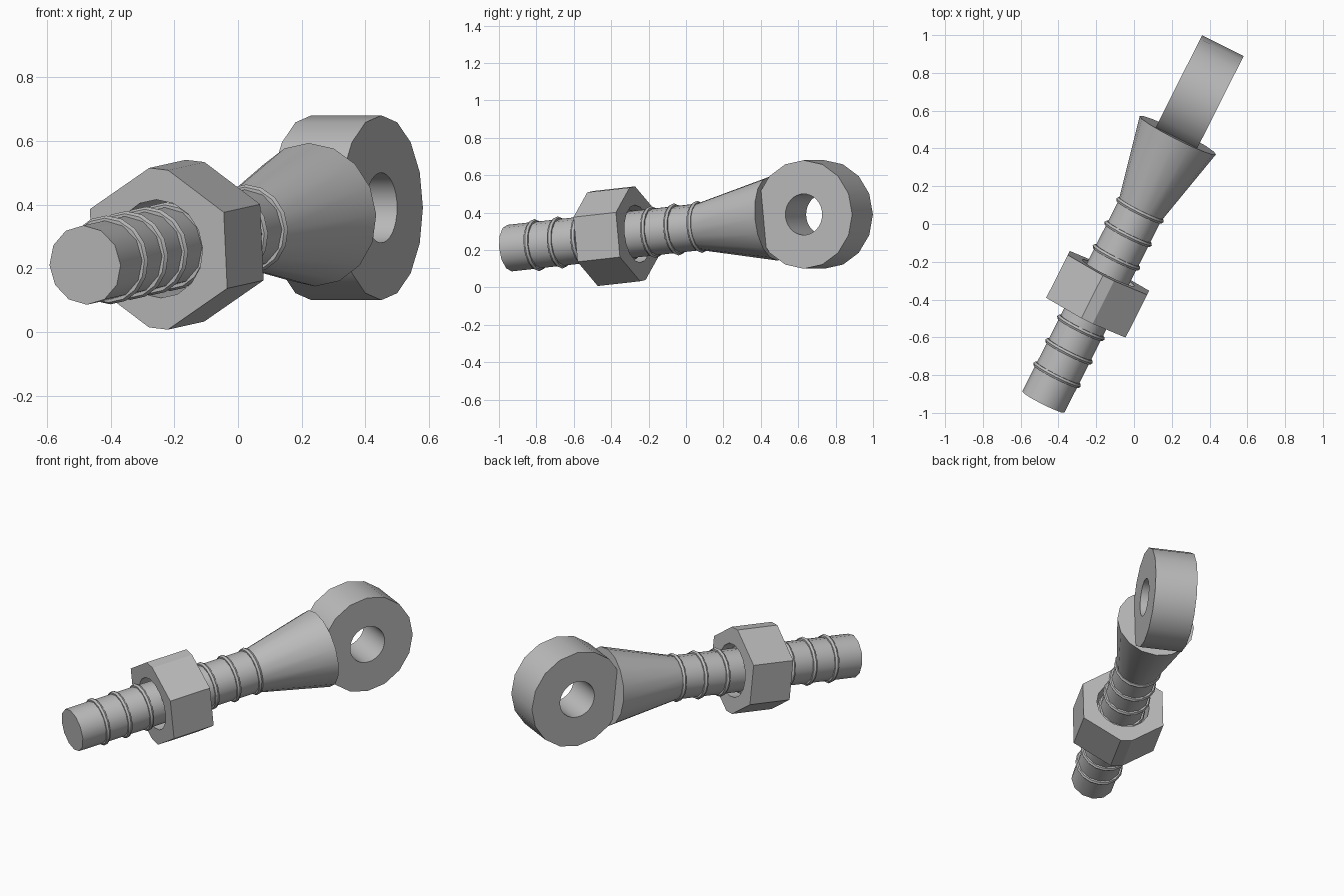
import bpy, bmesh, math
from mathutils import Matrix, Vector

if "Cube" in bpy.data.objects:
    bpy.data.objects.remove(bpy.data.objects["Cube"], do_unlink=True)

steel = bpy.data.materials.new("grey steel")
GREY = (0.5, 0.5, 0.5, 1)
steel.use_nodes = True
steel.diffuse_color = GREY
steel.node_tree.nodes["Principled BSDF"].inputs["Base Color"].default_value = GREY

# Bolt frame: x across, y down, z along the sloping shaft
START = Vector((-0.48, -0.943, 0.21))
heading = Vector((0.45, 0.893, 0)).normalized()
across = Vector((heading.y, -heading.x, 0))
axis = (heading + Vector((0, 0, 0.1))).normalized()


def frame(x, y, z, origin):
    m = Matrix((x, y, z)).transposed().to_4x4()
    m.translation = origin
    return m


BOLT = frame(across, axis.cross(across), axis, START)
EYE = frame(heading, Vector((0, 0, 1)), across, (0.34, 0.685, 0.39))


def circle(r, n):
    return [(r * math.cos(math.tau * i / n), r * math.sin(math.tau * i / n)) for i in range(n)]


def finish(name, bm, matrix, angle):
    bmesh.ops.recalc_face_normals(bm, faces=bm.faces)
    mesh = bpy.data.meshes.new(name)
    bm.to_mesh(mesh)
    bm.free()
    mesh.materials.append(steel)
    ob = bpy.data.objects.new(name, mesh)
    bpy.context.collection.objects.link(ob)
    ob.matrix_world = matrix
    bpy.ops.object.select_all(action="DESELECT")
    ob.select_set(True)
    bpy.context.view_layer.objects.active = ob
    bpy.ops.object.shade_smooth_by_angle(angle=math.radians(angle))


def cone(name, z0, z1, r0, r1, n):
    bm = bmesh.new()
    bmesh.ops.create_cone(bm, cap_ends=True, segments=n, radius1=r0, radius2=r1, depth=z1 - z0,
                          matrix=Matrix.Translation((0, 0, (z0 + z1) / 2)))
    finish(name, bm, BOLT, 40)


def holed_plate(name, outline, hole, z0, z1, matrix, angle):
    bm = bmesh.new()
    edges = []
    for loop in (outline, hole):
        vs = [bm.verts.new((x, y, z0)) for x, y in loop]
        edges += [bm.edges.new((vs[i - 1], vs[i])) for i in range(len(vs))]
    bmesh.ops.triangle_fill(bm, edges=edges, use_beauty=True)
    out = bmesh.ops.extrude_face_region(bm, geom=bm.faces[:], use_keep_orig=True)
    top = [v for v in out["geom"] if isinstance(v, bmesh.types.BMVert)]
    bmesh.ops.translate(bm, verts=top, vec=(0, 0, z1 - z0))
    finish(name, bm, matrix, angle)


def thread_ring(name, z, major=0.126, minor=0.014, n=16, sides=6):
    bm = bmesh.new()
    loops = [[bm.verts.new((x * (major + a), y * (major + a), z + b)) for a, b in circle(minor, sides)]
             for x, y in circle(1, n)]
    for i in range(n):
        for j in range(sides):
            bm.faces.new((loops[i - 1][j - 1], loops[i][j - 1], loops[i][j], loops[i - 1][j]))
    finish(name, bm, BOLT, 40)


# Shaft and flared neck
cone("shaft", 0, 1.2, 0.125, 0.125, 12)
cone("flared_neck", 1.14, 1.59, 0.125, 0.226, 16)

# Raised thread rings
for i in range(8):
    thread_ring(f"thread_ring_{i + 1}", 0.163 + 0.14 * i)

# Nut with cut-off top and bottom corners
half = [(-0.235, -0.125), (-0.02, -0.255), (0.046, -0.248), (0.235, -0.115)]
nut = half + [(-x, -y) for x, y in half]
holed_plate("nut", nut, circle(0.155, 16), 0.515, 0.77, BOLT, 25)

# Eye at the end
holed_plate("eye", circle(0.29, 16), circle(0.11, 32), -0.123, 0.123, EYE, 40)
